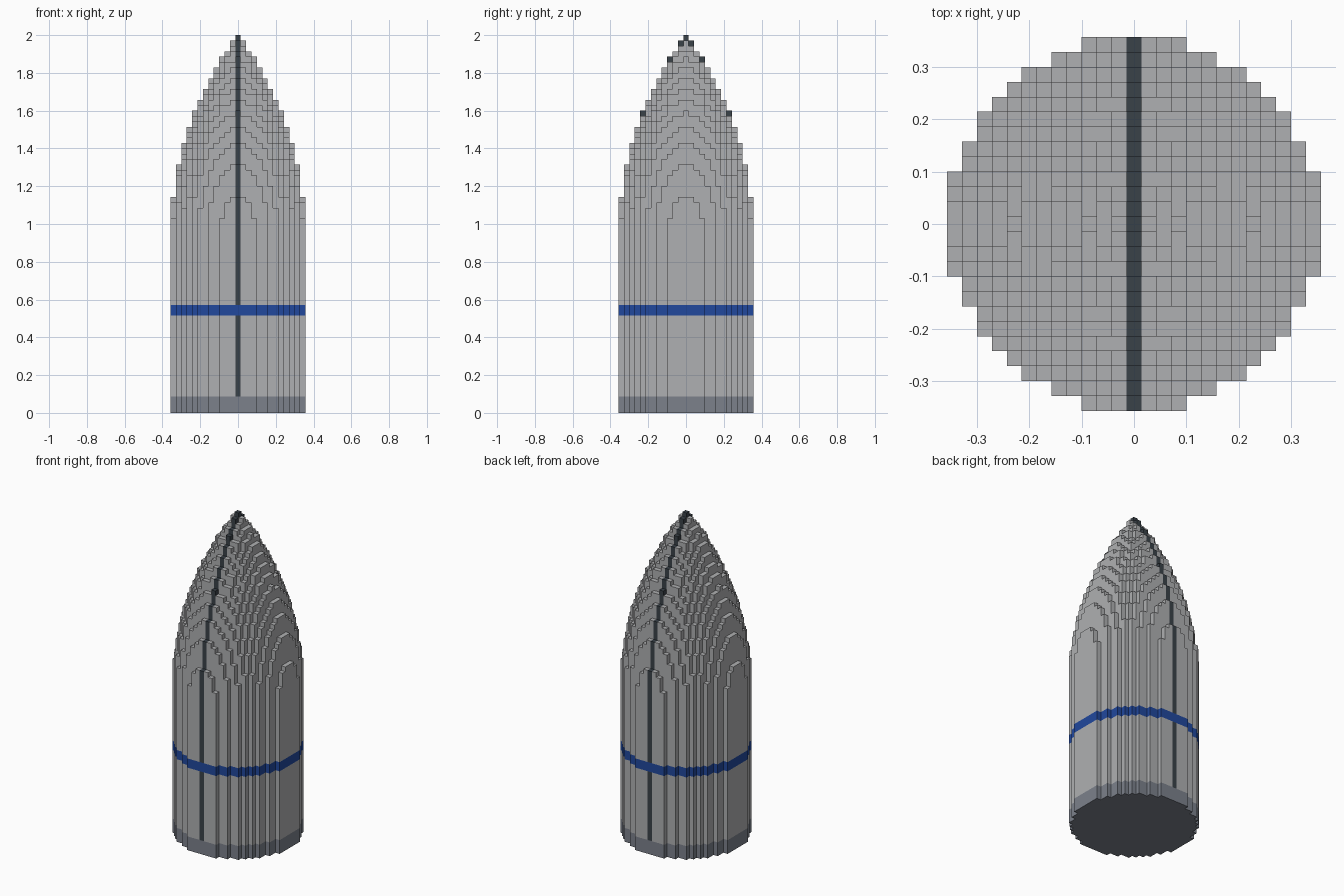
import bpy
import bmesh
import math

# Remove the default cube
cube = bpy.data.objects.get("Cube")
if cube:
    bpy.data.objects.remove(cube, do_unlink=True)

LAYERS = 70                # block layers from floor to tip
U = 2 / LAYERS             # block size
RADIUS = 12.5              # body radius in blocks
NOSE = 32                  # layer where the curved nose begins
N = int(RADIUS)


def material(name, color):
    m = bpy.data.materials.new(name)
    m.use_nodes = True
    rgba = (*color, 1)
    m.diffuse_color = rgba
    m.node_tree.nodes["Principled BSDF"].inputs["Base Color"].default_value = rgba
    return m


light_grey = material("light grey", (0.43, 0.435, 0.445))
slate_grey = material("slate grey", (0.20, 0.22, 0.26))
blue = material("blue", (0.015, 0.065, 0.34))
charcoal = material("charcoal", (0.042, 0.054, 0.066))


def radius(layer):
    """Tangent ogive above a plain cylinder, in blocks."""
    x = max(0, layer + 0.5 - NOSE)
    length = LAYERS - NOSE
    rho = (RADIUS ** 2 + length ** 2) / (2 * RADIUS)
    return math.sqrt(rho ** 2 - x ** 2) - (rho - RADIUS)


radii = [radius(k) for k in range(LAYERS)]


def height(i, j):
    """Number of blocks stacked in one column."""
    return sum(i * i + j * j <= r * r for r in radii)


def build(name, mat, spans, keep=lambda i: True):
    """Outer skin of the block columns within the given layer spans."""
    bm = bmesh.new()

    def quad(*points):
        bm.faces.new([bm.verts.new([c * U for c in p]) for p in points])

    for i in filter(keep, range(-N, N + 1)):
        for j in range(-N, N + 1):
            h = height(i, j)
            for low, high in spans:
                # Walls, from the neighbouring column's top upward
                for dx, dy in ((1, 0), (0, 1), (-1, 0), (0, -1)):
                    a, b = max(low, height(i + dx, j + dy)), min(high, h)
                    if a < b:
                        cx, cy = i + dx / 2, j + dy / 2
                        sx, sy = -dy / 2, dx / 2
                        quad((cx - sx, cy - sy, a), (cx + sx, cy + sy, a),
                             (cx + sx, cy + sy, b), (cx - sx, cy - sy, b))
                # Step top and floor
                corners = [(i - .5, j - .5), (i + .5, j - .5),
                           (i + .5, j + .5), (i - .5, j + .5)]
                if low < h <= high:
                    quad(*[(x, y, h) for x, y in corners])
                if low == 0 and h > 0:
                    quad(*[(x, y, 0) for x, y in reversed(corners)])

    bmesh.ops.remove_doubles(bm, verts=bm.verts[:], dist=U / 100)
    mesh = bpy.data.meshes.new(name)
    bm.to_mesh(mesh)
    bm.free()
    mesh.materials.append(mat)
    obj = bpy.data.objects.new(name, mesh)
    bpy.context.collection.objects.link(obj)


# Layer heights of the base ring and the painted band
BASE, BAND_LOW, BAND_HIGH = 3, 18, 20
shell = [(BASE, BAND_LOW), (BAND_HIGH, LAYERS)]

build("base_ring", slate_grey, [(0, BASE)])
build("blue_band", blue, [(BAND_LOW, BAND_HIGH)])
build("shell", light_grey, shell, lambda i: i != 0)
build("centre_seam", charcoal, shell, lambda i: i == 0)
